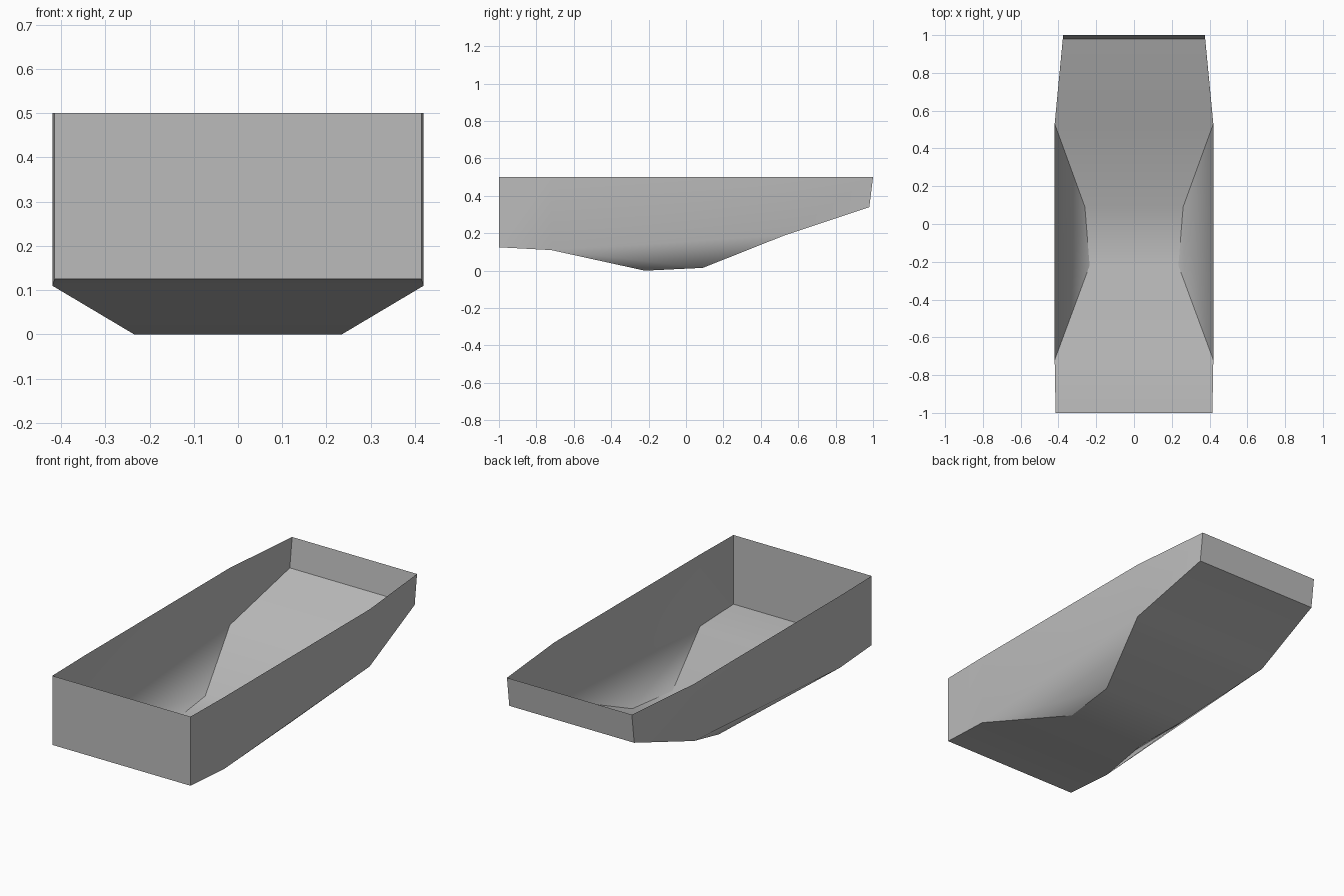
import bpy
import bmesh

cube = bpy.data.objects.get("Cube")
if cube:
    bpy.data.objects.remove(cube, do_unlink=True)

grey = bpy.data.materials.new("plain grey")
grey.use_nodes = True
colour = (0.5, 0.5, 0.5, 1)
grey.diffuse_color = colour
grey.node_tree.nodes["Principled BSDF"].inputs["Base Color"].default_value = colour

# Floor edge from front to back: half width, y, z
FLOOR = [(0.415, -1, 0.125), (0.42, -0.72, 0.11), (0.235, -0.22, 0),
         (0.26, 0.09, 0.015), (0.42, 0.53, 0.19), (0.375, 0.98, 0.34)]
# Rim above the front corner, the two shoulders and the back corner
RIM = [(0.415, -1, 0.5), (0.42, -0.72, 0.5), (0.42, 0.53, 0.5), (0.375, 1, 0.5)]


def mirrored(p):
    return (-p[0], p[1], p[2])


def sheet(name, faces):
    """Smooth sheet from faces given as point lists, welded where they meet."""
    bm = bmesh.new()
    for points in faces:
        bm.faces.new([bm.verts.new(p) for p in points])
    bmesh.ops.remove_doubles(bm, verts=bm.verts, dist=0.0001)
    for face in bm.faces:
        face.smooth = True
    mesh = bpy.data.meshes.new(name)
    bm.to_mesh(mesh)
    bm.free()
    mesh.materials.append(grey)
    bpy.context.collection.objects.link(bpy.data.objects.new(name, mesh))


# Floor: strips across the hull, facing down
sheet("floor", [[a, mirrored(a), mirrored(b), b] for a, b in zip(FLOOR, FLOOR[1:])])

# Side walls: upright panels above the shoulder line, slanted facets tucked in below
corners = [FLOOR[i] for i in (0, 1, 4, 5)]
side = [[corners[i], corners[i + 1], RIM[i + 1], RIM[i]] for i in range(3)]
side += [[FLOOR[1], FLOOR[2], FLOOR[3]], [FLOOR[1], FLOOR[3], FLOOR[4]]]
sheet("left_side", side)
sheet("right_side", [[mirrored(p) for p in reversed(f)] for f in side])

# End panels
sheet("front_panel", [[mirrored(FLOOR[0]), FLOOR[0], RIM[0], mirrored(RIM[0])]])
sheet("back_panel", [[FLOOR[-1], mirrored(FLOOR[-1]), mirrored(RIM[-1]), RIM[-1]]])
